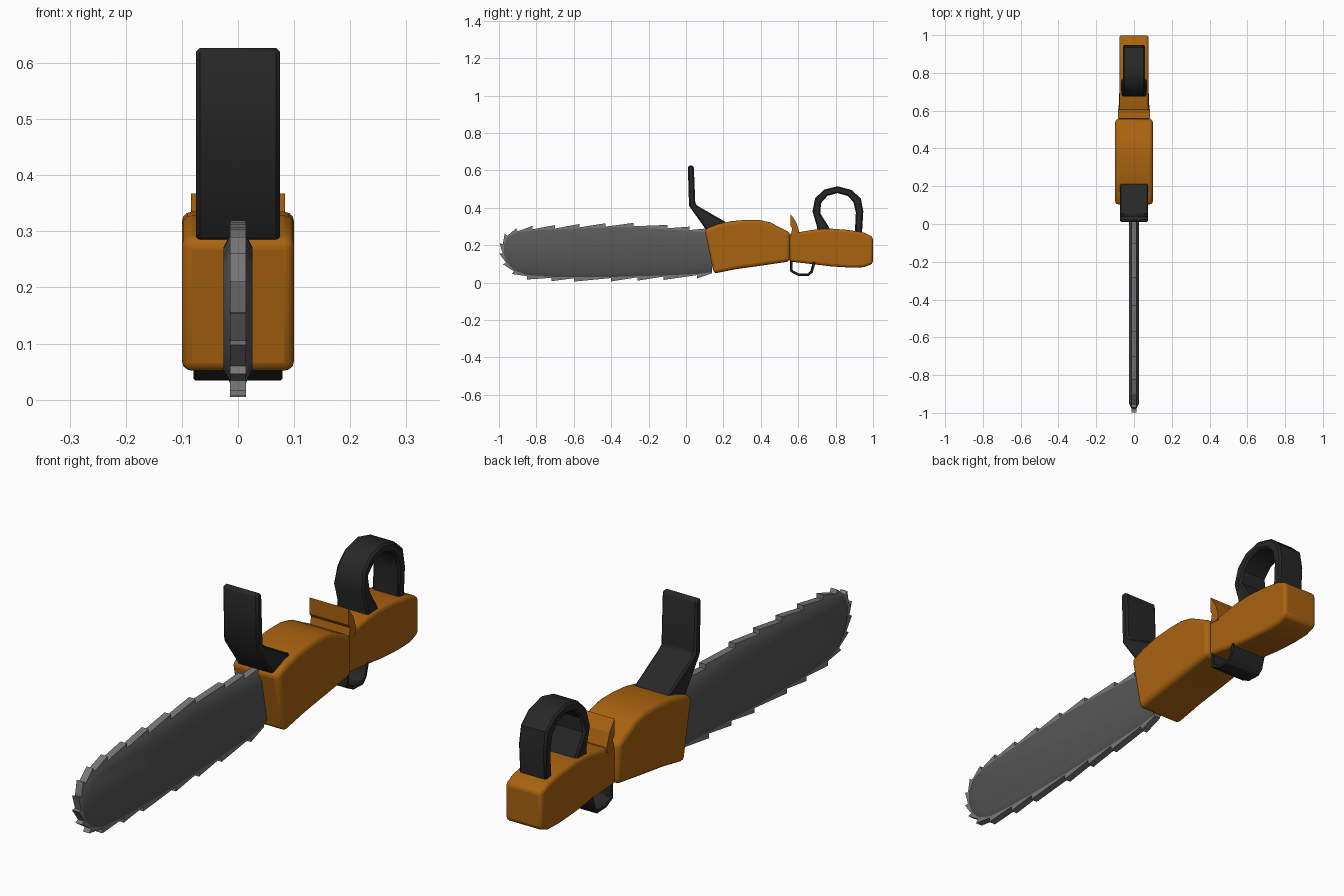
import bpy, bmesh, math
from mathutils import Vector

if "Cube" in bpy.data.objects:
    bpy.data.objects.remove(bpy.data.objects["Cube"])


def material(name, rgb):
    m = bpy.data.materials.new(name)
    m.diffuse_color = (*rgb, 1)
    m.use_nodes = True
    m.node_tree.nodes["Principled BSDF"].inputs["Base Color"].default_value = m.diffuse_color
    return m


ORANGE = material("orange_plastic", (0.40, 0.125, 0.005))
BLACK = material("black_rubber", (0.02, 0.02, 0.02))
STEEL = material("dark_steel", (0.095, 0.095, 0.095))
CHAIN = material("chain_steel", (0.19, 0.19, 0.19))


def finish(name, bm, mat, bevel=0, segments=1, smooth=True):
    bmesh.ops.recalc_face_normals(bm, faces=bm.faces)
    me = bpy.data.meshes.new(name)
    bm.to_mesh(me)
    bm.free()
    ob = bpy.data.objects.new(name, me)
    bpy.context.collection.objects.link(ob)
    me.materials.append(mat)
    if bevel:
        b = ob.modifiers.new("Bevel", "BEVEL")
        b.width, b.segments = bevel, segments
        b.limit_method = "ANGLE"
        b.angle_limit = math.radians(40)
    if smooth:
        bpy.ops.object.select_all(action="DESELECT")
        ob.select_set(True)
        bpy.context.view_layer.objects.active = ob
        bpy.ops.object.shade_smooth_by_angle(angle=math.radians(35))
    return ob


def add_prism(bm, pts, width):
    """Side outline (y, z) extruded to both sides; width may depend on (y, z)."""
    w = width if callable(width) else (lambda y, z: width)
    left = [bm.verts.new((-w(y, z), y, z)) for y, z in pts]
    right = [bm.verts.new((w(y, z), y, z)) for y, z in pts]
    bm.faces.new(left)
    bm.faces.new(right[::-1])
    for i in range(len(pts)):
        j = (i + 1) % len(pts)
        bm.faces.new((left[i], right[i], right[j], left[j]))


def prism(name, pts, width, mat, bevel=0, segments=1, smooth=True):
    bm = bmesh.new()
    add_prism(bm, pts, width)
    return finish(name, bm, mat, bevel, segments, smooth)


def band(name, outer, inner, width, mat, bevel):
    """Bent strap between matching outer and inner side outlines."""
    return prism(name, outer + inner[::-1], width, mat, bevel)


# Engine housing
prism("engine_housing", [
    (0.10, 0.285), (0.17, 0.312), (0.24, 0.328), (0.32, 0.335), (0.39, 0.335),
    (0.45, 0.322), (0.52, 0.285), (0.556, 0.268), (0.556, 0.113), (0.40, 0.09),
    (0.27, 0.072), (0.148, 0.048)], 0.1, ORANGE, 0.018, 3)

# Rear grip, slightly wider at its root
prism("rear_grip", [
    (0.55, 0.258), (0.62, 0.272), (0.70, 0.285), (0.78, 0.288), (0.86, 0.282),
    (0.95, 0.268), (0.999, 0.245), (0.999, 0.10), (0.95, 0.082), (0.88, 0.08),
    (0.78, 0.086), (0.68, 0.098), (0.55, 0.113)],
    lambda y, z: 0.085 if y < 0.6 else 0.078, ORANGE, 0.014, 3)

# Raised fin between housing and grip
prism("rear_fin", [
    (0.558, 0.367), (0.588, 0.325), (0.605, 0.275), (0.602, 0.25), (0.56, 0.25),
    (0.568, 0.29), (0.558, 0.305)], 0.084, ORANGE, smooth=False)

# Front hand guard
prism("hand_guard", [
    (0.01, 0.615), (0.016, 0.627), (0.035, 0.627), (0.042, 0.615), (0.05, 0.42),
    (0.07, 0.405), (0.215, 0.322), (0.215, 0.29), (0.105, 0.283), (0.098, 0.295),
    (0.016, 0.41)], 0.075, BLACK, 0.007)

# Top carry loop
band("carry_loop", [
    (0.70, 0.27), (0.70, 0.30), (0.676, 0.38), (0.69, 0.45), (0.738, 0.497),
    (0.81, 0.515), (0.885, 0.495), (0.935, 0.45), (0.948, 0.38), (0.94, 0.25)], [
    (0.775, 0.27), (0.765, 0.295), (0.718, 0.37), (0.722, 0.425), (0.757, 0.464),
    (0.81, 0.478), (0.865, 0.463), (0.895, 0.43), (0.908, 0.375), (0.902, 0.25)],
    lambda y, z: 0.067 if z < 0.4 and y < 0.8 else 0.058, BLACK, 0.007)

# Trigger guard under the grip
band("trigger_guard", [
    (0.557, 0.13), (0.557, 0.058), (0.60, 0.036), (0.656, 0.034), (0.678, 0.055),
    (0.694, 0.11)], [
    (0.57, 0.13), (0.57, 0.066), (0.604, 0.049), (0.65, 0.047), (0.665, 0.062),
    (0.678, 0.11)], 0.079, BLACK, 0.003)

# Chain route: bottom rear, round the nose, back along the top
route = [(0.14, 0.05), (0.06, 0.04), (-0.12, 0.032), (-0.26, 0.028), (-0.40, 0.024),
         (-0.60, 0.023), (-0.72, 0.025), (-0.85, 0.034), (-0.92, 0.06),
         (-0.962, 0.105), (-0.98, 0.155), (-0.98, 0.205), (-0.955, 0.25),
         (-0.90, 0.274), (-0.82, 0.285), (-0.70, 0.289), (-0.57, 0.295),
         (-0.43, 0.299), (-0.28, 0.301), (-0.10, 0.29), (0.02, 0.281), (0.12, 0.272)]

# Guide bar with chamfered rim
bm = bmesh.new()
n = len(route)
mid = Vector((-0.4, 0.16))


def shrink(p, d):
    v = Vector(p)
    core = Vector((min(max(v.x, -0.84), 0.14), 0.16))
    r = v - core
    return tuple(core + r * (1 - d / r.length))


rings = []
for x, d in ((-0.026, 0.03), (-0.014, 0.006), (0.014, 0.006), (0.026, 0.03)):
    rings.append([bm.verts.new((x, *shrink(p, d))) for p in route])
for a, b in zip(rings, rings[1:]):
    for i in range(n):
        j = (i + 1) % n
        bm.faces.new((a[i], a[j], b[j], b[i]))
bm.faces.new(rings[0])
bm.faces.new(rings[-1][::-1])
finish("guide_bar", bm, STEEL)

# Chain links, each a wedge rising to its trailing tooth
bm = bmesh.new()
for a, b in zip(route, route[1:]):
    add_prism(bm, [shrink(a, 0.012), shrink(a, 0), shrink(b, -0.018),
                   shrink(b, 0.012)], 0.014)
finish("saw_chain", bm, CHAIN, smooth=False)
